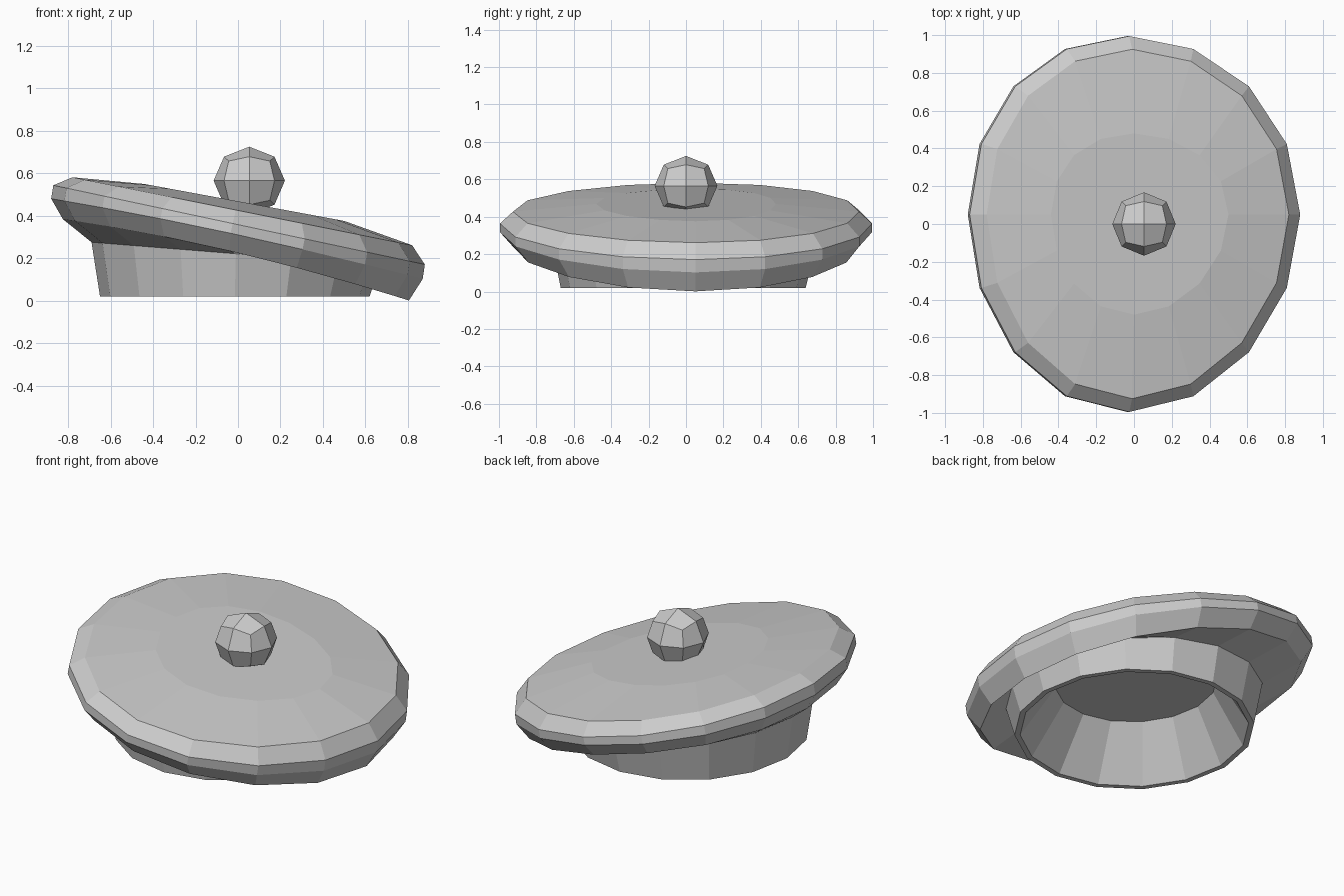
import bpy, bmesh, math

if "Cube" in bpy.data.objects:
    bpy.data.objects.remove(bpy.data.objects["Cube"])

SIDES = 16


def ring(bm, rx, ry, z, slope=0.0, cx=0.0, cy=0.0, skew=0.0, bow=0.0):
    """One 16-sided oval loop, tilted along x, optionally skewed and bowed."""
    verts = []
    for i in range(SIDES):
        a = 2 * math.pi * i / SIDES
        c, s = math.cos(a), math.sin(a)
        x = cx + rx * c - 0.6 * skew * s * s
        y = cy + ry * s + skew * c * c
        verts.append(bm.verts.new((x, y, z + slope * x + bow * s * s)))
    return verts


def bridge(bm, rings):
    for a, b in zip(rings, rings[1:]):
        for i in range(SIDES):
            j = (i + 1) % SIDES
            bm.faces.new((a[i], a[j], b[j], b[i]))


def finish(bm, name):
    bmesh.ops.recalc_face_normals(bm, faces=bm.faces)
    me = bpy.data.meshes.new(name)
    bm.to_mesh(me)
    bm.free()
    ob = bpy.data.objects.new(name, me)
    bpy.context.collection.objects.link(ob)
    return ob


# Floppy tilted crown: shallow dome, rounded rim, underside tucking into the band
bm = bmesh.new()
rings = [
    ring(bm, 0.47, 0.48, 0.468, -0.185, cx=0.03, skew=0.05),
    ring(bm, 0.80, 0.925, 0.425, -0.20, cx=0.02, skew=0.05),
    ring(bm, 0.875, 0.995, 0.358, -0.213, cx=0.005, skew=0.05),
    ring(bm, 0.875, 0.995, 0.29, -0.216, cx=-0.005, skew=0.05, bow=0.02),
    ring(bm, 0.815, 0.92, 0.19, -0.235, cx=-0.01, skew=0.05, bow=0.035),
    ring(bm, 0.68, 0.70, 0.22, -0.08, cx=-0.01, cy=-0.01),
]
bridge(bm, rings)
bm.faces.new(rings[0])
finish(bm, "crown")

# Hollow head band: flared outer wall, thin lip, inner wall narrowing to the lining
bm = bmesh.new()
rings = [
    ring(bm, 0.68, 0.70, 0.22, -0.08, cx=-0.01, cy=-0.01),
    ring(bm, 0.635, 0.655, 0.02, cx=-0.015, cy=-0.015),
    ring(bm, 0.605, 0.625, 0.02, cx=-0.015, cy=-0.015),
    ring(bm, 0.43, 0.44, 0.30, -0.03, cx=-0.015),
]
bridge(bm, rings)
bm.faces.new(rings[-1])
finish(bm, "head_band")

# Pompom: a once-divided cube rounded to a ball
bm = bmesh.new()
bmesh.ops.create_cube(bm, size=2)
bmesh.ops.subdivide_edges(bm, edges=bm.edges[:], cuts=1, use_grid_fill=True)
for v in bm.verts:
    n = v.co.normalized()
    v.co = (0.053 + 0.168 * n.x, 0.168 * n.y, 0.565 + 0.16 * n.z)
finish(bm, "pompom")
